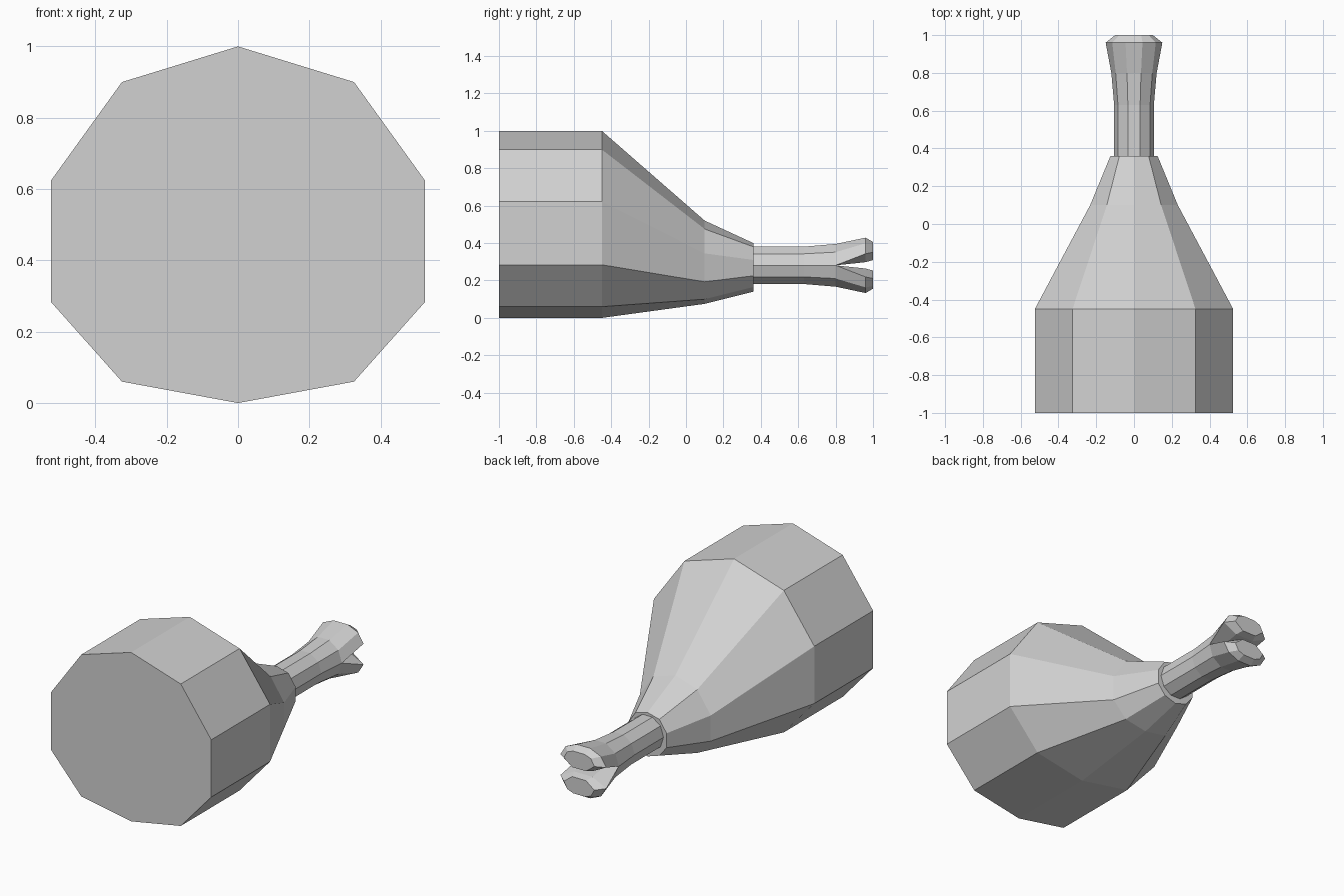
import bpy, bmesh, math

if "Cube" in bpy.data.objects:
    bpy.data.objects.remove(bpy.data.objects["Cube"])

grey = bpy.data.materials.new("light_grey")
grey.use_nodes = True
grey.diffuse_color = (0.64, 0.64, 0.64, 1)
grey.node_tree.nodes["Principled BSDF"].inputs["Base Color"].default_value = (0.64, 0.64, 0.64, 1)


def ring(half):
    """Close a right-hand half outline (top to bottom) into a full loop."""
    return half + [(-x, z) for x, z in reversed(half) if x > 0]


def loft(bm, sections, cap_start=True, cap_end=True):
    """Skin a list of (y, loop) sections, where a loop holds (x, z) points."""
    rows = [[bm.verts.new((x, y, z)) for x, z in loop] for y, loop in sections]
    n = len(rows[0])
    for a, b in zip(rows, rows[1:]):
        for i in range(n):
            j = (i + 1) % n
            bm.faces.new((a[i], a[j], b[j], b[i]))
    if cap_start:
        bm.faces.new(rows[0])
    if cap_end:
        bm.faces.new(rows[-1])


def finish(bm, name):
    bmesh.ops.remove_doubles(bm, verts=bm.verts, dist=0.0005)
    bmesh.ops.recalc_face_normals(bm, faces=bm.faces)
    mesh = bpy.data.meshes.new(name)
    bm.to_mesh(mesh)
    bm.free()
    mesh.materials.append(grey)
    bpy.context.collection.objects.link(bpy.data.objects.new(name, mesh))


# Meat: ten-sided block tapering down to the bone
def meat_ring(width, heights):
    xs = (0, 0.62 * width, width, width, 0.62 * width, 0)
    return ring(list(zip(xs, heights)))


thick = meat_ring(0.525, (1.0, 0.9, 0.623, 0.284, 0.06, 0))
waist = meat_ring(0.232, (0.52, 0.475, 0.345, 0.193, 0.1, 0.075))
neck = meat_ring(0.125, (0.4, 0.38, 0.31, 0.225, 0.165, 0.14))
bm = bmesh.new()
loft(bm, [(-1, thick), (-0.45, thick), (0.1, waist), (0.36, neck)])
finish(bm, "meat")

# Bone: ten-sided shaft that flares and splits into two knuckles
MID = 0.281


def shaft_ring(r):
    angles = [math.radians(a) for a in (72, 36, 0, -36, -72)]
    return ring([(r * math.cos(a), MID + r * math.sin(a)) for a in angles])


def knuckle_ring(half, side):
    return ring([(x, MID + side * z) for x, z in half])


bm = bmesh.new()
loft(bm, [(0.34, shaft_ring(0.105)), (0.63, shaft_ring(0.105)),
          (0.8, shaft_ring(0.12))], cap_end=False)
root = [(0.12 * math.cos(math.radians(a)), 0.12 * math.sin(math.radians(a)))
        for a in (72, 36, 0)] + [(0.05, 0)]
flare = [(0.045, 0.148), (0.115, 0.118), (0.15, 0.062), (0.06, 0.017)]
tip = [(0.038, 0.125), (0.078, 0.11), (0.1, 0.07), (0.045, 0.028)]
for side in (1, -1):
    loft(bm, [(y, knuckle_ring(h, side))
              for y, h in ((0.8, root), (0.96, flare), (1.0, tip))], cap_start=False)
finish(bm, "bone")
